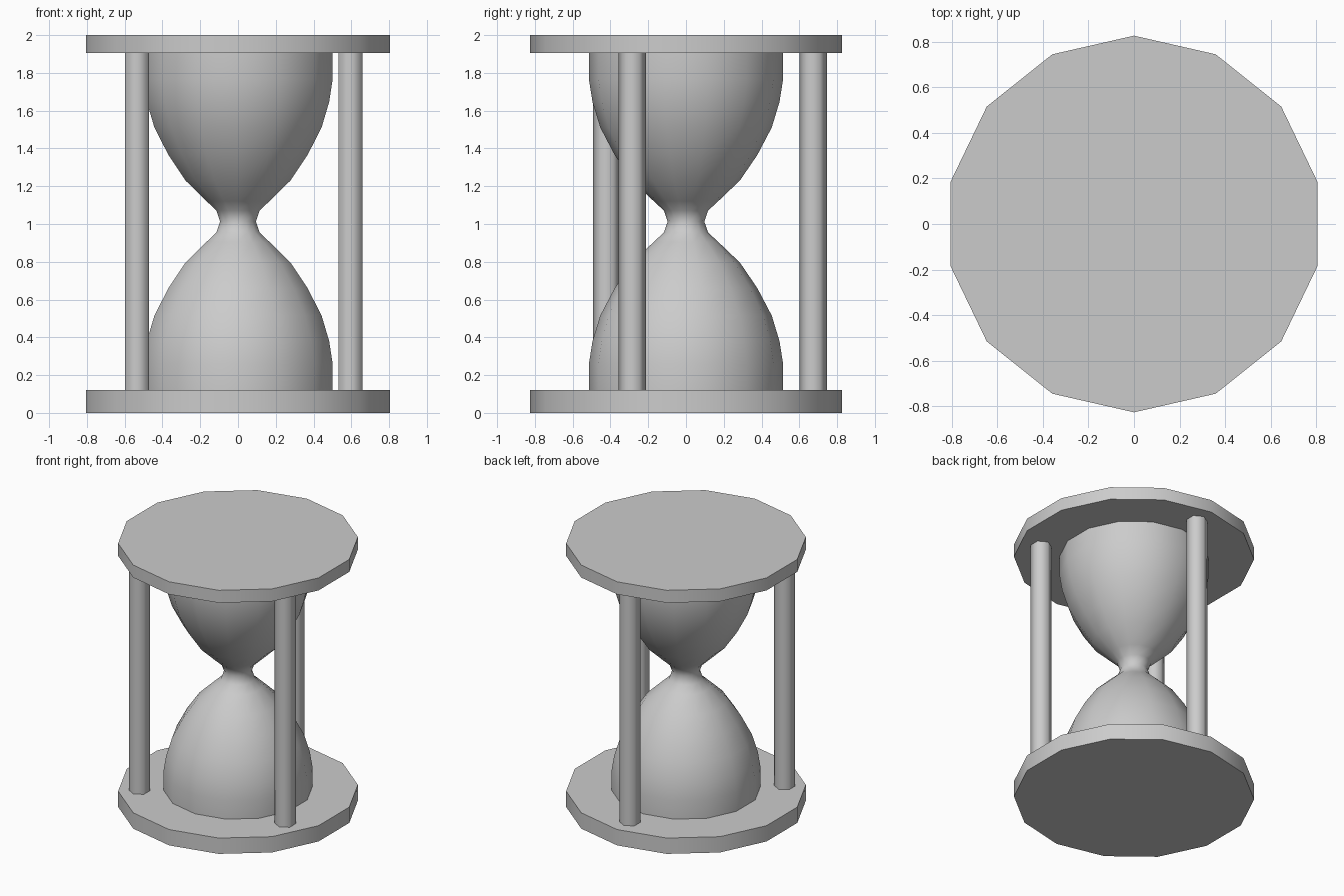
import bpy
import bmesh
import math

cube = bpy.data.objects.get("Cube")
if cube:
    bpy.data.objects.remove(cube, do_unlink=True)

# Single plain grey for every part
GREY = (0.6, 0.6, 0.6, 1.0)
grey = bpy.data.materials.new("plain grey")
grey.use_nodes = True
grey.diffuse_color = GREY
grey.node_tree.nodes["Principled BSDF"].inputs["Base Color"].default_value = GREY


def lathe(name, profile, sides, centre=(0, 0), capped=True):
    """Stack polygon rings of (radius, z), each with a corner pointing to +y."""
    bm = bmesh.new()
    rings = []
    for radius, z in profile:
        ring = []
        for i in range(sides):
            a = math.pi / 2 + math.tau * i / sides
            ring.append(bm.verts.new((radius * math.cos(a), radius * math.sin(a), z)))
        rings.append(ring)
    for low, high in zip(rings, rings[1:]):
        for i in range(sides):
            j = (i + 1) % sides
            bm.faces.new((low[i], low[j], high[j], high[i]))
    if capped:
        bm.faces.new(rings[0][::-1])
        bm.faces.new(rings[-1])
    mesh = bpy.data.meshes.new(name)
    bm.to_mesh(mesh)
    bm.free()
    mesh.materials.append(grey)
    mesh.shade_smooth()
    mesh.set_sharp_from_angle(angle=math.radians(70))
    obj = bpy.data.objects.new(name, mesh)
    obj.location = (centre[0], centre[1], 0)
    bpy.context.collection.objects.link(obj)
    return obj


BASE_TOP, LID_BOTTOM, HEIGHT = 0.12, 1.905, 2.0
DISC_SIDES = 14

# End discs
lathe("base_disc", [(0.826, 0), (0.826, BASE_TOP)], DISC_SIDES)
lathe("top_disc", [(0.826, LID_BOTTOM), (0.826, HEIGHT)], DISC_SIDES)

# Glass: half profile from the base to the waist, mirrored upward
waist = 1.013
half = [(0.514, 0.26), (0.495, 0.38), (0.454, 0.515), (0.378, 0.66),
        (0.286, 0.795), (0.171, 0.905), (0.117, 0.955)]
upper = [(r, 2 * waist - z) for r, z in reversed(half)]
profile = [(0.514, BASE_TOP)] + half + [(0.097, waist)] + upper + [(0.514, LID_BOTTOM)]
lathe("glass_bulbs", profile, DISC_SIDES, capped=False)

# Three hexagonal posts
posts = {"right_post": (-0.534, -0.42), "left_post": (0.595, -0.284), "back_post": (0.0, 0.673)}
for name, centre in posts.items():
    lathe(name, [(0.073, BASE_TOP), (0.073, LID_BOTTOM)], 6, centre)
